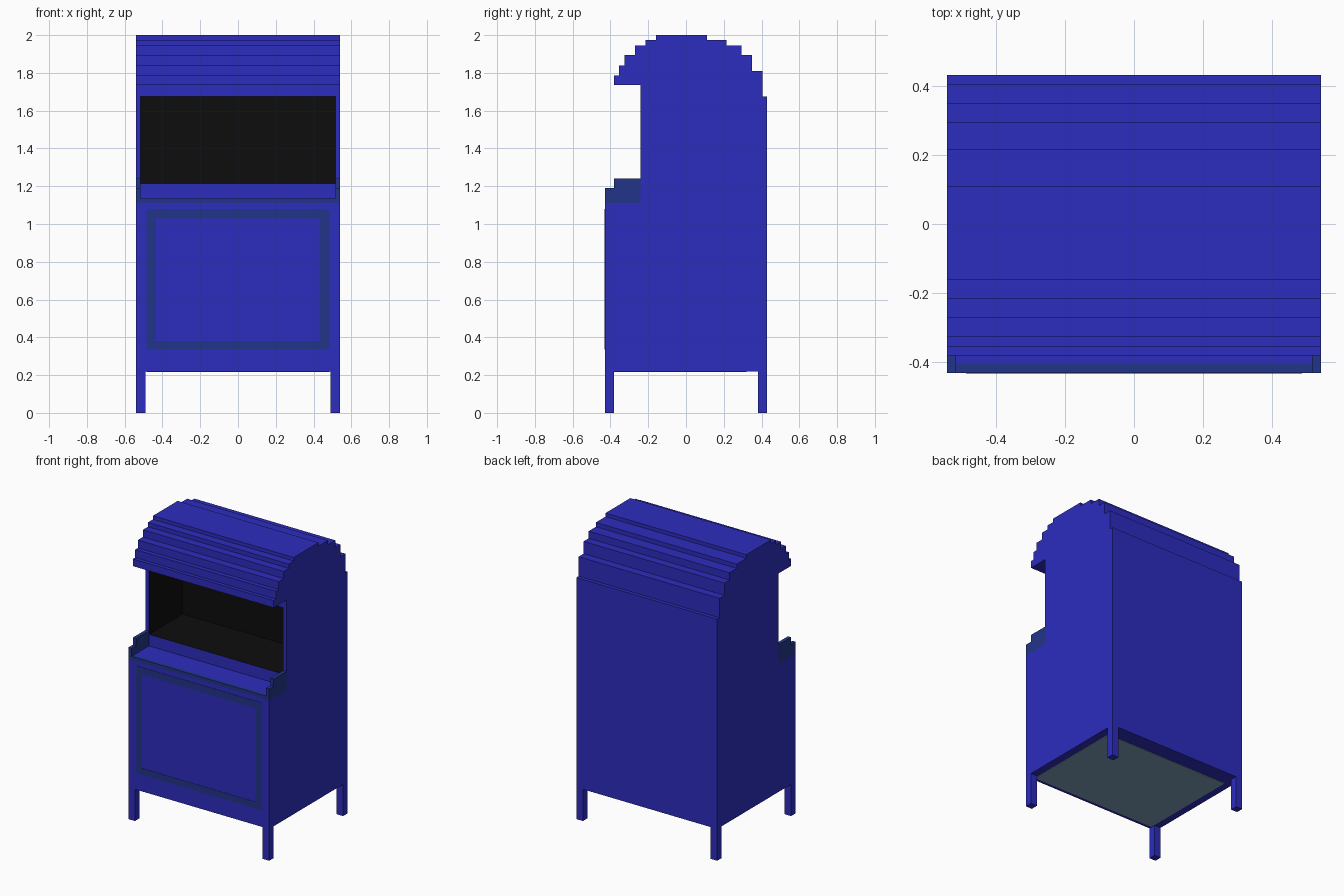
import bpy
import bmesh

if "Cube" in bpy.data.objects:
    bpy.data.objects.remove(bpy.data.objects["Cube"], do_unlink=True)


def material(name, rgb):
    m = bpy.data.materials.new(name)
    m.use_nodes = True
    m.diffuse_color = (*rgb, 1)
    m.node_tree.nodes["Principled BSDF"].inputs["Base Color"].default_value = (*rgb, 1)
    return m


BLUE = material("royal_blue", (0.026, 0.026, 0.52))
TRIM = material("dark_steel_blue", (0.016, 0.036, 0.25))
BLACK = material("black", (0.004, 0.004, 0.004))
SLATE = material("pale_slate", (0.21, 0.35, 0.50))


def finish(bm, name, *mats):
    bmesh.ops.recalc_face_normals(bm, faces=bm.faces)
    mesh = bpy.data.meshes.new(name)
    bm.to_mesh(mesh)
    bm.free()
    for m in mats:
        mesh.materials.append(m)
    ob = bpy.data.objects.new(name, mesh)
    bpy.context.collection.objects.link(ob)
    return ob


def extrude_x(name, profile, x0, x1, *mats):
    """Side outline of (y, z) points extruded across x."""
    bm = bmesh.new()
    face = bm.faces.new([bm.verts.new((x0, y, z)) for y, z in profile])
    out = bmesh.ops.extrude_face_region(bm, geom=[face])
    for v in out["geom"]:
        if isinstance(v, bmesh.types.BMVert):
            v.co.x = x1
    return finish(bm, name, *mats)


def box(name, x, y, z, *mats):
    return extrude_x(name, [(y[0], z[0]), (y[1], z[0]), (y[1], z[1]), (y[0], z[1])],
                     x[0], x[1], *mats)


# Cabinet with the stepped barrel roof
steps = [(-0.38, 1.735), (-0.355, 1.785), (-0.325, 1.84), (-0.27, 1.895),
         (-0.215, 1.945), (-0.16, 1.975), (0.11, 2.0), (0.215, 1.975),
         (0.295, 1.945), (0.35, 1.895), (0.405, 1.81), (0.43, 1.675)]
outline = [(-0.43, 0.22), (-0.43, 1.11), (-0.24, 1.11), (-0.24, 1.735)]
for i, (y, z) in enumerate(steps):
    if i < 6:    # rising front steps: riser, then tread
        outline += [(y, z), (y, steps[i + 1][1] if i < 5 else 2.0)]
    else:        # falling back steps: tread, then drop
        outline += [(y, z), (y, steps[i + 1][1] if i < 11 else 0.22)]
body = extrude_x("cabinet", outline, -0.54, 0.54, BLUE, BLACK)

# Hollow display compartment behind the opening
cutter = box("compartment_cutter", (-0.515, 0.515), (-0.3, 0.13), (1.215, 1.675))
cutter.hide_render = True
mod = body.modifiers.new("compartment", "BOOLEAN")
mod.operation = "DIFFERENCE"
mod.solver = "EXACT"
mod.object = cutter
bpy.context.view_layer.objects.active = body
body.select_set(True)
bpy.ops.object.modifier_apply(modifier=mod.name)
bpy.data.objects.remove(cutter, do_unlink=True)
for p in body.data.polygons:
    inside = all(abs(body.data.vertices[v].co.x) < 0.52 for v in p.vertices)
    p.material_index = 1 if inside else 0

# Counter shelf, its front rim and the stepped cheeks
box("counter_shelf", (-0.515, 0.515), (-0.405, -0.24), (1.11, 1.135), BLUE)
box("counter_rim", (-0.515, 0.515), (-0.43, -0.405), (1.11, 1.135), TRIM)
cheek = [(-0.43, 1.11), (-0.24, 1.11), (-0.24, 1.24), (-0.38, 1.24), (-0.38, 1.19), (-0.43, 1.19)]
for side, s in (("right", -1), ("left", 1)):
    extrude_x(side + "_counter_cheek", cheek, 0.515 * s, 0.54 * s, TRIM)
    # Legs
    for end, y in (("front", (-0.43, -0.38)), ("back", (0.38, 0.43))):
        box(f"{end}_{side}_leg", (0.49 * s, 0.54 * s), y, (0, 0.22), BLUE)


# Painted frame on the front panel
def ring(bm, hx, z0, z1, cut, y):
    pts = [(-hx + cut, z0), (hx - cut, z0), (hx, z0 + cut), (hx, z1 - cut),
           (hx - cut, z1), (-hx + cut, z1), (-hx, z1 - cut), (-hx, z0 + cut)]
    return [bm.verts.new((x, y, z)) for x, z in pts]


bm = bmesh.new()
rings = [ring(bm, 0.485, 0.335, 1.08, 0.012, -0.43), ring(bm, 0.485, 0.335, 1.08, 0.012, -0.432),
         ring(bm, 0.435, 0.38, 1.03, 0.004, -0.432), ring(bm, 0.435, 0.38, 1.03, 0.004, -0.43)]
for a, b in zip(rings, rings[1:]):
    for i in range(8):
        j = (i + 1) % 8
        bm.faces.new((a[i], a[j], b[j], b[i]))
finish(bm, "front_panel_frame", TRIM)

# Underside plate
box("underside_plate", (-0.485, 0.485), (-0.405, 0.32), (0.217, 0.22), SLATE)
